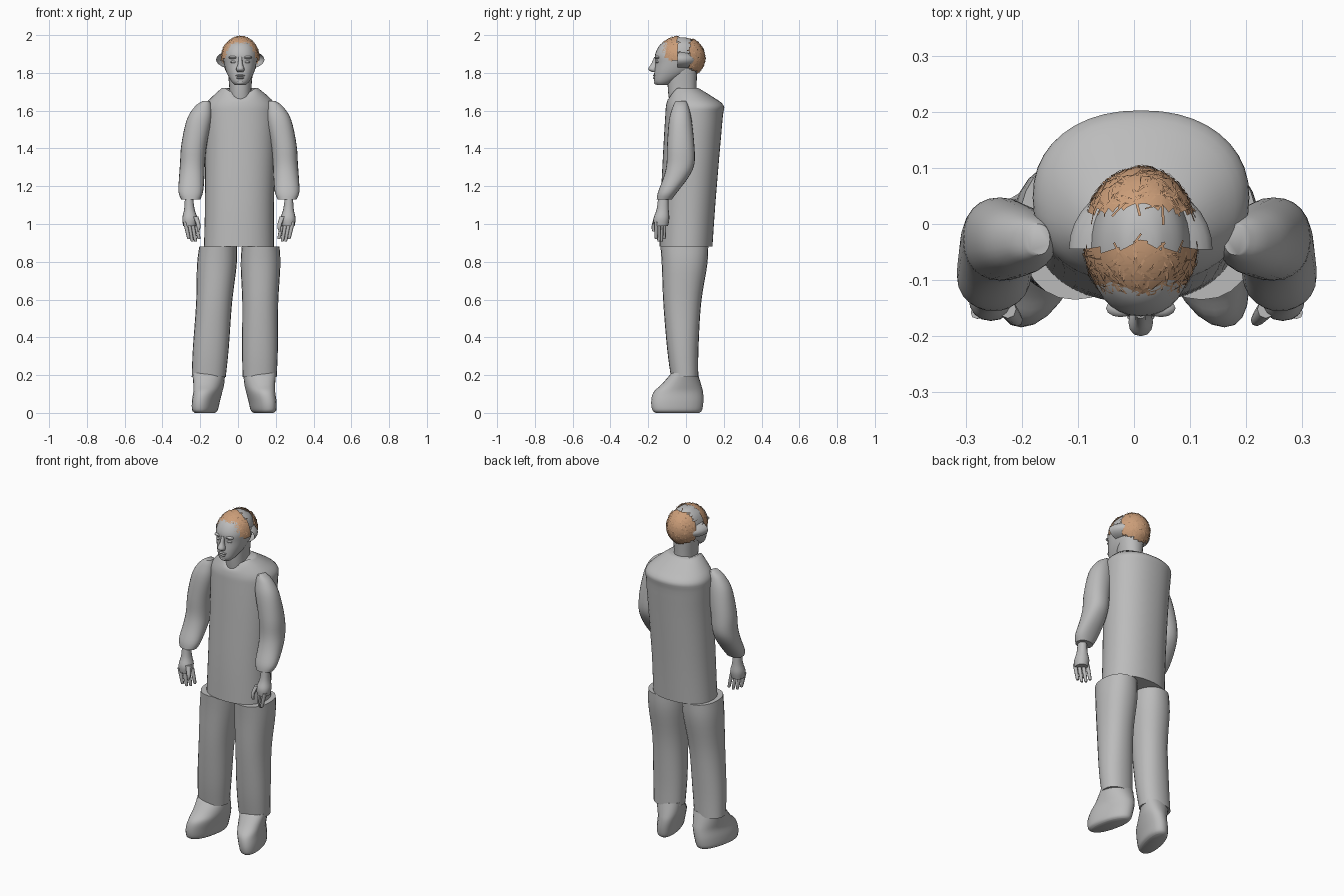
import bpy, bmesh, math, random
from mathutils import Vector

random.seed(4)
cube = bpy.data.objects.get("Cube")
if cube:
    bpy.data.objects.remove(cube, do_unlink=True)

MID = 0.012  # centre line of the head and body


def material(name, rgb):
    mat = bpy.data.materials.new(name)
    mat.use_nodes = True
    mat.diffuse_color = (*rgb, 1)
    shader = next(n for n in mat.node_tree.nodes if n.type == "BSDF_PRINCIPLED")
    shader.inputs["Base Color"].default_value = (*rgb, 1)
    return mat


grey = material("plain grey", (0.5, 0.5, 0.5))
tan = material("hair tan", (0.6, 0.34, 0.19))


def finish(name, bm, mat, smooth=True):
    """Turn a bmesh into a named object with its material and shading."""
    mesh = bpy.data.meshes.new(name)
    bm.to_mesh(mesh)
    bm.free()
    mesh.materials.append(mat)
    obj = bpy.data.objects.new(name, mesh)
    bpy.context.collection.objects.link(obj)
    if smooth:
        bpy.ops.object.select_all(action="DESELECT")
        obj.select_set(True)
        bpy.context.view_layer.objects.active = obj
        bpy.ops.object.shade_smooth_by_angle(angle=math.radians(50))
    return obj


def spline(rows, steps):
    """Pass a smooth curve through rows of numbers."""
    out = []
    for i in range(len(rows) - 1):
        a, b, c, d = rows[max(i - 1, 0)], rows[i], rows[i + 1], rows[min(i + 2, len(rows) - 1)]
        for s in range(steps):
            t = s / steps
            out.append([q + t / 2 * (r - p + t * (2 * p - 5 * q + 4 * r - s4 + t * (3 * (q - r) + s4 - p)))
                        for p, q, r, s4 in zip(a, b, c, d)])
    return out + [list(rows[-1])]


def loft(name, rows, sides=24, power=2.2, steps=4, shear=0, mirror=False, bend=None):
    """Skin rounded rings, each given as height, x range and y range."""
    bm = bmesh.new()
    rings = []
    for z, x0, x1, y0, y1 in spline(rows, steps):
        ring = []
        for k in range(sides):
            a = math.tau * k / sides
            c, s = math.cos(a), math.sin(a)
            dx = math.copysign(abs(c) ** (2 / power), c) * (x1 - x0) / 2
            dy = math.copysign(abs(s) ** (2 / power), s) * (y1 - y0) / 2
            p = Vector(((x0 + x1) / 2 + dx + shear * dy, (y0 + y1) / 2 + dy, z))
            if bend:
                bend(p)
            if mirror:
                p.x = 0.01 - p.x
            ring.append(bm.verts.new(p))
        rings.append(ring)
    for low, high in zip(rings, rings[1:]):
        for k in range(sides):
            j = (k + 1) % sides
            bm.faces.new((low[k], low[j], high[j], high[k]))
    bm.faces.new(rings[0])
    bm.faces.new(rings[-1])
    bmesh.ops.recalc_face_normals(bm, faces=bm.faces)
    return finish(name, bm, grey)


def ball(name, centre, radii, keep=None, mat=grey, detail=24):
    """Ellipsoid, optionally trimmed to the faces a rule keeps."""
    bm = bmesh.new()
    bmesh.ops.create_uvsphere(bm, u_segments=detail, v_segments=detail // 2, radius=1)
    for v in bm.verts:
        v.co = Vector(c + r * p for c, r, p in zip(centre, radii, v.co))
    if keep:
        drop = [f for f in bm.faces if not keep(f.calc_center_median())]
        bmesh.ops.delete(bm, geom=drop, context="FACES")
    return finish(name, bm, mat)


# Shirt with a V shaped neck opening
def open_collar(p):
    if p.y < 0 and p.z > 1.66:
        p.z -= max(0, 1 - abs(p.x - MID) / 0.08) * 0.055 * (p.z - 1.66) / 0.06


loft("shirt", [(.88, -.18, .19, -.14, .14), (1.1, -.175, .19, -.135, .155),
               (1.4, -.175, .2, -.12, .18), (1.57, -.18, .205, -.11, .195),
               (1.63, -.175, .2, -.105, .198), (1.68, -.13, .155, -.09, .13),
               (1.72, -.085, .105, -.075, .065)], sides=40, bend=open_collar)

# Trousers and shoes
leg_shape = [(.19, .09, -.08, .065), (.34, .095, -.1, .066), (.58, .095, -.12, .08),
             (.78, .105, -.128, .112), (.88, .1, -.135, .118)]
feet = {"left": (0.115, 0.12), "right": (-0.155, -0.105)}
for side, (foot_x, hip_x) in feet.items():
    rows = []
    for z, half, front, back in leg_shape:
        x = foot_x + (hip_x - foot_x) * (z - .19) / .69
        rows.append((z, x - half, x + half, front, back))
    loft(side + "_trouser_leg", rows)
    out = 1 if side == "left" else -1
    rows = []
    for z, shift, half, front, back in [(0, .02, .045, -.16, .07), (.015, .02, .06, -.178, .085),
                                        (.06, .015, .066, -.184, .092), (.11, .005, .07, -.172, .09),
                                        (.15, 0, .077, -.13, .08), (.21, 0, .085, -.078, .062)]:
        x = foot_x + out * shift
        rows.append((z, x - half, x + half, front, back))
    loft(side + "_shoe", rows, shear=-out * 0.22)

# Sleeves and hands
for side in ("right", "left"):
    flip = side == "left"
    loft(side + "_sleeve", [(1.13, -.3, -.2, -.155, -.075), (1.17, -.315, -.185, -.148, -.045),
                            (1.25, -.312, -.178, -.118, .015), (1.32, -.307, -.175, -.103, .045),
                            (1.42, -.3, -.165, -.1, .044), (1.55, -.272, -.14, -.09, .03),
                            (1.62, -.23, -.14, -.07, .014), (1.65, -.19, -.15, -.055, 0)], mirror=flip)
    loft(side + "_palm", [(.99, -.29, -.222, -.17, -.095), (1.03, -.295, -.215, -.172, -.088),
                          (1.08, -.285, -.23, -.155, -.092), (1.16, -.28, -.24, -.145, -.095)],
         sides=16, mirror=flip)
    for i in range(4):
        x, y = -.281 + .018 * i, -.158 + .014 * i
        tip = .92 - .012 * (i in (1, 2))
        loft(f"{side}_finger_{i + 1}", [(tip, x + .015, x + .025, y - .005, y + .005),
                                        (tip + .01, x + .01, x + .028, y - .009, y + .009),
                                        (1.01, x - .01, x + .012, y - .011, y + .011)],
             sides=8, steps=2, mirror=flip)
    loft(side + "_thumb", [(.96, -.218, -.206, -.178, -.166), (.99, -.22, -.198, -.182, -.16),
                           (1.04, -.24, -.21, -.168, -.135)], sides=8, mirror=flip)

# Head, neck and the rounded shell behind the face
loft("neck", [(1.6, -.05, .075, -.08, .06), (1.7, -.045, .07, -.095, .055),
              (1.82, -.055, .08, -.1, .06)])
loft("head", [(1.735, -.015, .04, -.155, -.1), (1.755, -.035, .06, -.168, -.06),
              (1.8, -.06, .084, -.168, .02), (1.85, -.074, .098, -.162, .055),
              (1.9, -.078, .102, -.163, .07), (1.95, -.06, .085, -.136, .06),
              (1.98, -.028, .052, -.085, .02), (1.988, -.01, .03, -.055, -.01)], sides=32)
ball("head_shell", (MID, -.045, 1.87), (.128, .12, .055), keep=lambda p: p.y > -.045, detail=32)

# Face
loft("nose", [(1.805, -.004, .028, -.18, -.15), (1.82, -.01, .034, -.2, -.15),
              (1.85, 0, .024, -.183, -.15), (1.885, .002, .022, -.168, -.15)], sides=12)
for side in (-1, 1):
    label = "left" if side > 0 else "right"
    ball(label + "_eyelid", (MID + side * .036, -.15, 1.858), (.016, .012, .007), detail=12)
    ball(label + "_brow", (MID + side * .036, -.15, 1.882), (.026, .016, .009), detail=12)
ball("upper_lip", (MID, -.163, 1.786), (.026, .013, .006), detail=12)
ball("lower_lip", (MID, -.162, 1.773), (.022, .013, .007), detail=12)
ball("chin", (MID, -.15, 1.75), (.024, .02, .014), detail=12)

# Hair: a fringe patch and a back patch, covered with loose strands
CENTRE = Vector((MID, -.028, 1.88))
RADII = Vector((.103, .13, .116))


def has_hair(p):
    away = abs(p.x - MID)
    if p.y < -.045 + max(0, .025 - away):
        return p.z > 1.935 - .7 * away
    return p.y > .03 - .1 * away and p.z > 1.79 + .4 * away


ball("hair_cap", CENTRE, RADII, keep=has_hair, mat=tan, detail=48)

bm = bmesh.new()
made = 0
while made < 420:
    n = Vector((random.gauss(0, 1), random.gauss(0, 1), random.gauss(0, 1))).normalized()
    root = CENTRE + n * RADII
    if not has_hair(root):
        continue
    along = n.cross(Vector((random.gauss(0, 1), random.gauss(0, 1), random.gauss(0, 1)))).normalized()
    across = n.cross(along) * random.uniform(.001, .003)
    reach = along * random.uniform(.015, .03)
    lift = n * random.uniform(.001, .004)
    end = root + reach - lift * .5
    if not has_hair(end) or end.z > 1.995:
        continue
    bm.faces.new([bm.verts.new(p) for p in (root - reach - lift - across, root - reach - lift + across,
                                            root + lift + across, root + lift - across)])
    bm.faces.new([bm.verts.new(p) for p in (root + lift - across, root + lift + across, end)])
    made += 1
finish("hair_strands", bm, tan, smooth=False)
